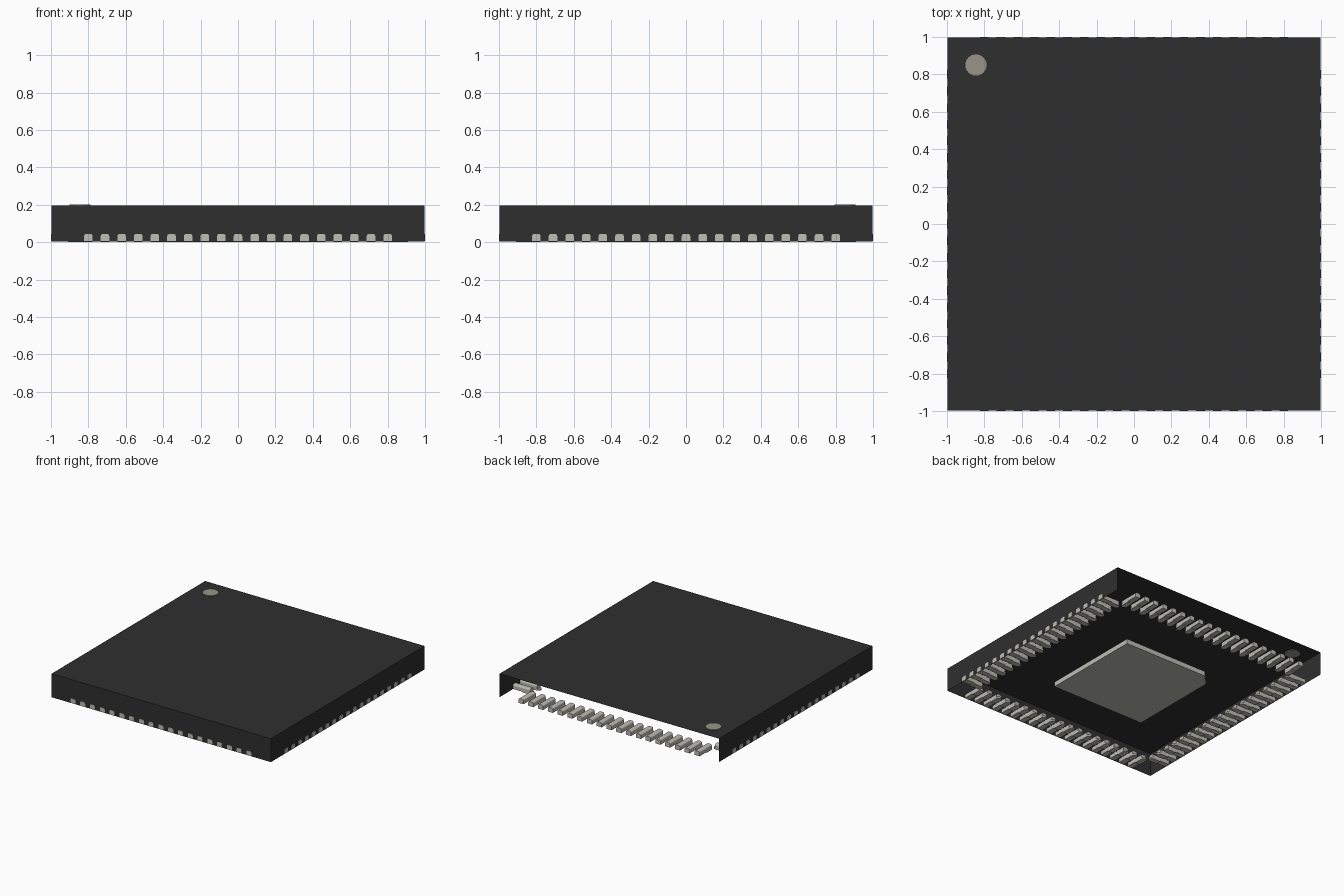
import bpy, bmesh, math
from mathutils import Matrix, Vector

if "Cube" in bpy.data.objects:
    bpy.data.objects.remove(bpy.data.objects["Cube"], do_unlink=True)

TOP = 0.197        # top of the casing
BASE = 0.004       # lower rim of the casing
HALF = 0.997       # half width of the casing
LEADS = 19         # leads on each side
REACH = 0.8        # distance from centre to the last lead


def material(name, rgb):
    mat = bpy.data.materials.new(name)
    mat.use_nodes = True
    mat.diffuse_color = (*rgb, 1)
    mat.node_tree.nodes["Principled BSDF"].inputs["Base Color"].default_value = (*rgb, 1)
    return mat


black = material("black_epoxy", (0.028, 0.028, 0.028))
metal = material("pale_metal", (0.52, 0.51, 0.46))
print_grey = material("marking_grey", (0.31, 0.30, 0.24))


def finish(name, bm, mat):
    mesh = bpy.data.meshes.new(name)
    bm.to_mesh(mesh)
    bm.free()
    mesh.materials.append(mat)
    obj = bpy.data.objects.new(name, mesh)
    bpy.context.collection.objects.link(obj)
    return obj


def prism(bm, outline, direction):
    """Extrude a closed outline along a direction."""
    face = bm.faces.new([bm.verts.new(p) for p in outline])
    out = bmesh.ops.extrude_face_region(bm, geom=[face])
    moved = [v for v in out["geom"] if isinstance(v, bmesh.types.BMVert)]
    bmesh.ops.translate(bm, verts=moved, vec=direction)
    bmesh.ops.recalc_face_normals(bm, faces=bm.faces[:])
    return bm


def arc(cx, cy, r, start, end, steps=4):
    angles = [math.radians(start + (end - start) * i / steps) for i in range(steps + 1)]
    return [(cx + r * math.cos(a), cy + r * math.sin(a)) for a in angles]


# Casing: thin shell, open underneath and at the back
bm = bmesh.new()
bmesh.ops.create_cube(bm, size=2)
bmesh.ops.scale(bm, vec=(HALF, HALF, (TOP - BASE) / 2), verts=bm.verts)
bmesh.ops.translate(bm, vec=(0, 0, (TOP + BASE) / 2), verts=bm.verts)
bm.normal_update()
open_sides = [f for f in bm.faces if f.normal.z < -0.5 or f.normal.y > 0.5]
bmesh.ops.delete(bm, geom=open_sides, context="FACES")
finish("casing", bm, black)

# Corner marking: a thin disc set through the top
bm = bmesh.new()
bmesh.ops.create_cone(bm, cap_ends=True, segments=32, radius1=0.057, radius2=0.057,
                      depth=0.006, matrix=Matrix.Translation((-0.845, 0.85, TOP)))
finish("corner_mark", bm, print_grey)

# Central pad with one clipped corner
P, CLIP = 0.425, 0.085
pad = [(-P, -P), (P, -P), (P, P), (CLIP - P, P), (-P, P - CLIP)]
finish("thermal_pad", prism(bmesh.new(), [(x, y, 0) for x, y in pad], Vector((0, 0, 0.04))), metal)

# One lead on the front side: rounded bar plus a lower foot
W, R = 0.023, 0.012
bar = [(-W, 0.006), (W, 0.006)] + arc(W - R, 0.044 - R, R, 0, 90) + arc(R - W, 0.044 - R, R, 90, 180)
bm = prism(bmesh.new(), [(x, -1, z) for x, z in bar], Vector((0, 0.16, 0)))
foot = [(-W, -0.91), (W, -0.91)] + arc(0, -0.82 - W, W, 0, 180, 8)
prism(bm, [(x, y, 0) for x, y in foot], Vector((0, 0, 0.012)))
lead = bpy.data.meshes.new("lead")
bm.to_mesh(lead)
bm.free()

# Rows of leads, turned round to the four sides
for turn, side in enumerate(("front", "left", "back", "right")):
    row = bmesh.new()
    for i in range(LEADS):
        count = len(row.verts)
        row.from_mesh(lead)
        row.verts.ensure_lookup_table()
        x = -REACH + 2 * REACH * i / (LEADS - 1)
        bmesh.ops.translate(row, verts=row.verts[count:], vec=(x, 0, 0))
    bmesh.ops.rotate(row, verts=row.verts, matrix=Matrix.Rotation(turn * math.pi / 2, 3, "Z"))
    finish(side + "_leads", row, metal)
bpy.data.meshes.remove(lead)
